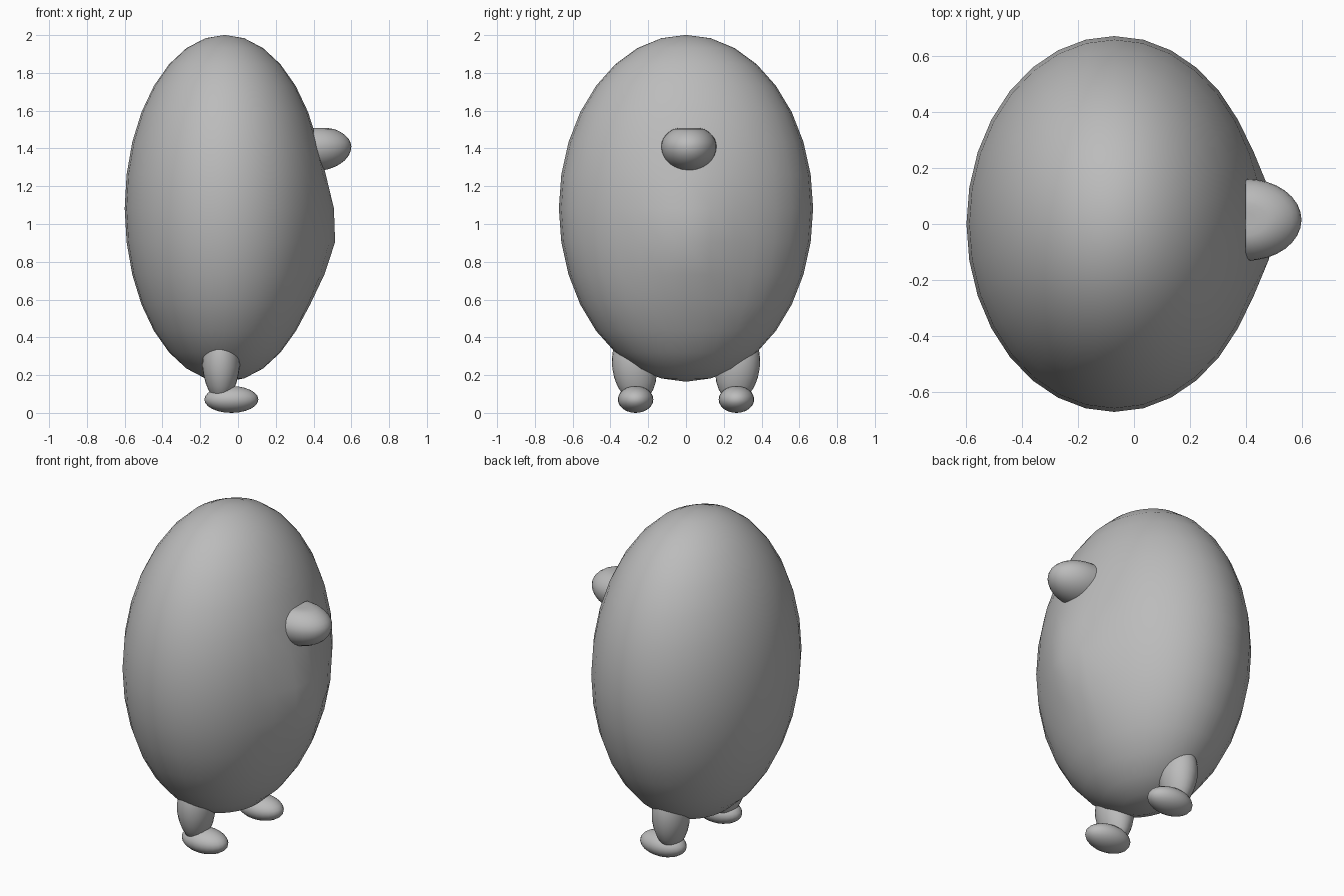
import bpy, math

if "Cube" in bpy.data.objects:
    bpy.data.objects.remove(bpy.data.objects["Cube"])

mat = bpy.data.materials.new("plain grey")
mat.diffuse_color = (0.5, 0.5, 0.5, 1)
mat.use_nodes = True
mat.node_tree.nodes["Principled BSDF"].inputs["Base Color"].default_value = mat.diffuse_color


def ellipsoid(name, loc, radii, segments=32, rings=16, tilt=(0, 0, 0), shape=None):
    bpy.ops.mesh.primitive_uv_sphere_add(segments=segments, ring_count=rings)
    ob = bpy.context.object
    ob.name = name
    for v in ob.data.vertices:
        v.co = [c * r for c, r in zip(v.co, radii)]
        if shape:
            shape(v.co)
    ob.location = loc
    ob.rotation_euler = tilt
    ob.data.materials.append(mat)
    bpy.ops.object.shade_smooth_by_angle(angle=math.radians(50))
    return ob


# Egg-shaped body with a slight belly bulge on the beak side
def belly(co):
    if co.x > 0:
        co.x += 0.065 * math.exp(-(co.y / 0.2) ** 2 - ((co.z + 0.15) / 0.27) ** 2)


ellipsoid("body", (-0.07, 0, 1.083), (0.53, 0.673, 0.918), shape=belly)


# Beak: half ellipsoid, cut flat where it meets the body, shallower on top
def half_beak(co):
    co.x = max(co.x, 0)
    if co.z > 0:
        co.z = min(co.z * 0.85, 0.098)


ellipsoid("beak", (0.40, 0.015, 1.41), (0.2, 0.147, 0.13), shape=half_beak)


# Legs and feet, mirrored left and right; legs taper downwards
def taper(co):
    if co.z < 0:
        co.x *= 1 + co.z * 0.8


for side, s in (("front", -1), ("back", 1)):
    ellipsoid(side + "_leg", (-0.09, s * 0.273, 0.25), (0.1, 0.118, 0.195),
              24, 12, (s * -0.12, 0, 0), taper)
    ellipsoid(side + "_foot", (-0.035, s * 0.267, 0.071), (0.143, 0.094, 0.071),
              24, 12)
